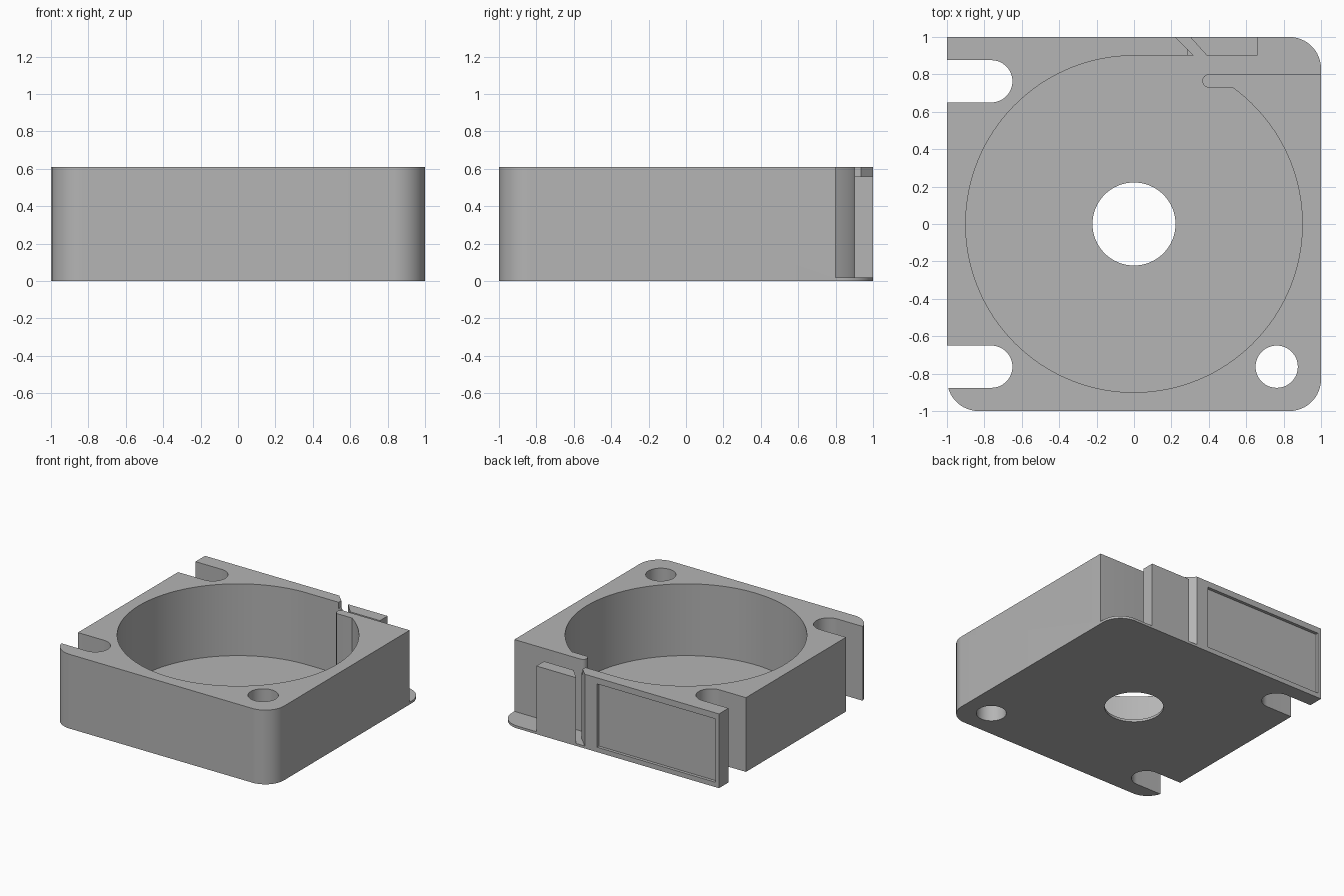
import bpy, bmesh
from math import radians, degrees, cos, sin, atan2, hypot

if "Cube" in bpy.data.objects:
    bpy.data.objects.remove(bpy.data.objects["Cube"], do_unlink=True)

HEIGHT, FLOOR, STEP = 0.61, 0.02, 0.56
BORE, BOLT, BOLT_R = 0.9, 0.763, 0.113

grey = bpy.data.materials.new("housing grey")
grey.use_nodes = True
grey.diffuse_color = (0.46, 0.46, 0.46, 1)
grey.node_tree.nodes["Principled BSDF"].inputs["Base Color"].default_value = grey.diffuse_color


def arc(cx, cy, r, start, end, n):
    """Points along an arc, angles in degrees."""
    angles = [radians(start + (end - start) * i / n) for i in range(n + 1)]
    return [(cx + r * cos(a), cy + r * sin(a)) for a in angles]


def circle(cx, cy, r, n=64):
    return arc(cx, cy, r, 0, 360, n)[:-1]


def box(x0, x1, y0, y1):
    return [(x0, y0), (x1, y0), (x1, y1), (x0, y1)]


def prism(name, outline, z0, z1):
    """Extrude a flat outline from z0 up to z1."""
    bm = bmesh.new()
    face = bm.faces.new([bm.verts.new((x, y, z0)) for x, y in outline])
    top = bmesh.ops.extrude_face_region(bm, geom=[face])["geom"]
    verts = [v for v in top if isinstance(v, bmesh.types.BMVert)]
    bmesh.ops.translate(bm, verts=verts, vec=(0, 0, z1 - z0))
    bmesh.ops.recalc_face_normals(bm, faces=bm.faces)
    mesh = bpy.data.meshes.new(name)
    bm.to_mesh(mesh)
    bm.free()
    mesh.materials.append(grey)
    obj = bpy.data.objects.new(name, mesh)
    bpy.context.collection.objects.link(obj)
    return obj


def activate(obj):
    bpy.ops.object.select_all(action='DESELECT')
    obj.select_set(True)
    bpy.context.view_layer.objects.active = obj


def cut(target, outline, z0, z1):
    """Subtract a prism from the target."""
    cutter = prism("cutter", outline, z0, z1)
    cutter.hide_render = True
    activate(target)
    mod = target.modifiers.new("cut", 'BOOLEAN')
    mod.operation, mod.solver, mod.object = 'DIFFERENCE', 'EXACT', cutter
    bpy.ops.object.modifier_apply(modifier=mod.name)
    bpy.data.objects.remove(cutter, do_unlink=True)


# Housing block: three rounded corners, one square
c, r = 0.83, 0.17
outline = (arc(-c, -c, r, 180, 270, 16) + arc(c, -c, r, 270, 360, 16)
           + arc(c, c, r, 0, 90, 16) + [(-1, 1)])
housing = prism("fan_housing", outline, 0, HEIGHT)

# Round impeller chamber, opening past the rounded tongue into the outlet
tongue_y, tongue_r = 0.765, 0.035
low = tongue_y - tongue_r
start = degrees(atan2(low, (BORE ** 2 - low ** 2) ** 0.5))
chamber = arc(0, 0, BORE, start, -270, 120)
chamber += [(0.32, 0.9), (0.22, 1), (0.12, 1.1), (1.2, 1.1), (1.2, 0.8)]
chamber += arc(0.4, tongue_y, tongue_r, 90, 270, 12)
cut(housing, chamber, FLOOR, 1)

# Air inlet and bolt hole
cut(housing, circle(0, 0, 0.222), -0.5, 0.5)
cut(housing, circle(BOLT, -BOLT, BOLT_R, 48), -0.5, 1)

# Open bolt slots on the right side
for y in (-BOLT, BOLT):
    slot = arc(-BOLT, y, BOLT_R, -90, 90, 24) + [(-1.2, y + BOLT_R), (-1.2, y - BOLT_R)]
    cut(housing, slot, -0.5, 1)

# Shallow label recess in the back wall, and the clipped tip of that wall
cut(housing, box(-0.97, 0.11, 0.975, 1.2), 0.04, STEP)
cut(housing, box(0.285, 0.35, 0.85, 0.95), STEP, 1)

# Lower block closing the back of the outlet beyond the slanted gap
block = prism("outlet_block", [(0.30, 1), (0.39, 0.9), (0.66, 0.9), (0.66, 1)], FLOOR, STEP)

activate(housing)
bpy.ops.object.shade_smooth_by_angle(angle=radians(30))
